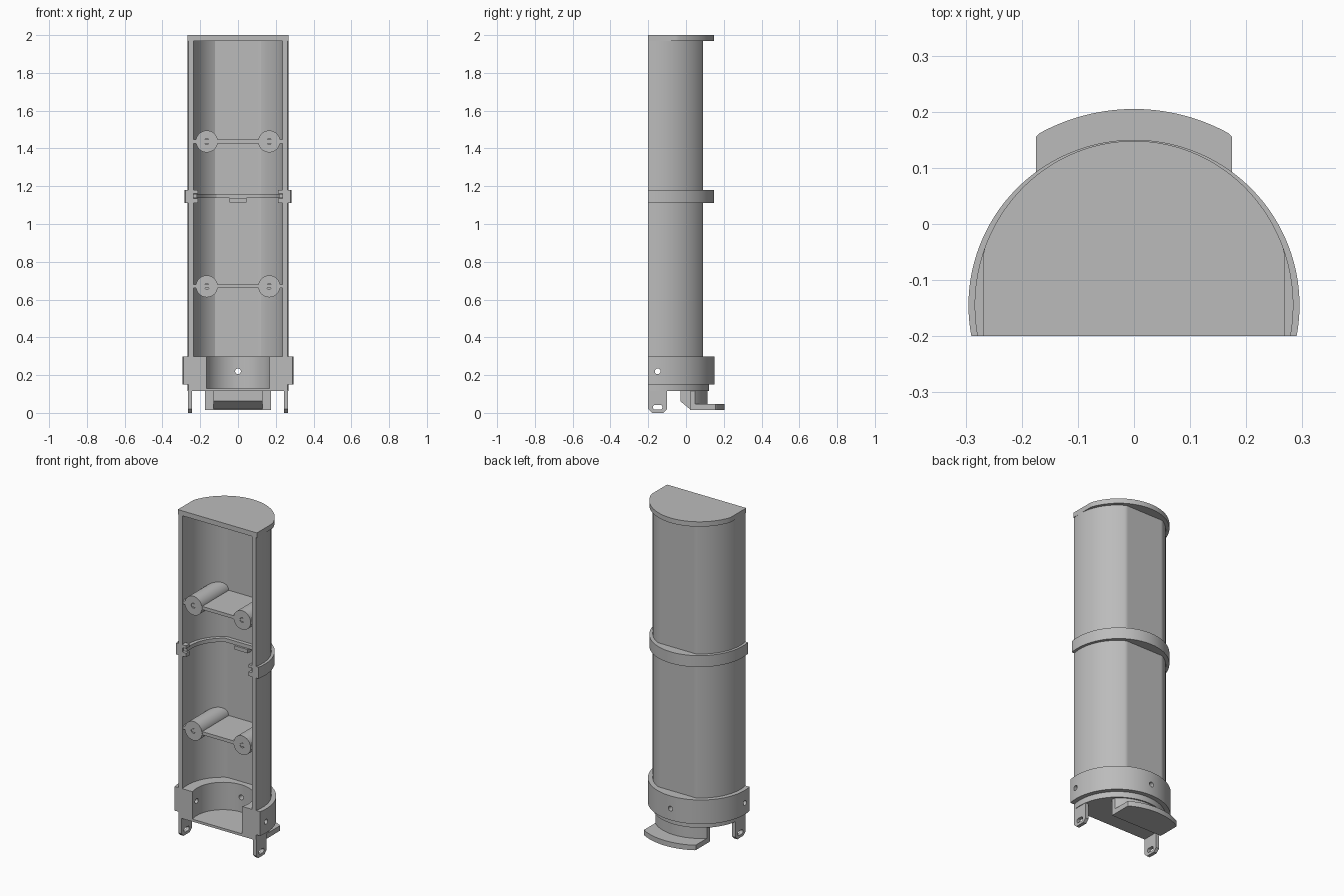
import bpy, bmesh, math
from mathutils import Matrix

if "Cube" in bpy.data.objects:
    bpy.data.objects.remove(bpy.data.objects["Cube"])

FRONT, CENTRE = -0.2, -0.145

grey = bpy.data.materials.new("plain_grey")
grey.use_nodes = True
grey.diffuse_color = (0.5, 0.5, 0.5, 1)
grey.node_tree.nodes["Principled BSDF"].inputs["Base Color"].default_value = (0.5, 0.5, 0.5, 1)


def arc(rx, ry=None, side=9, back=9, front=FRONT, n=96):
    """Round-backed outline, open at the front, optionally cut flat at sides and back."""
    ry = ry or rx
    a0 = math.asin((front - CENTRE) / ry)
    pts = []
    for i in range(n + 1):
        a = a0 + (math.pi - 2 * a0) * i / n
        x, y = rx * math.cos(a), CENTRE + ry * math.sin(a)
        pts.append((max(-side, min(side, x)), min(back, y)))
    return pts


def prism(name, pts, lo, hi, axis="Z"):
    """Extrude a 2D outline along Z (xy), X (yz) or Y (xz)."""
    place = {"Z": lambda p, h: (p[0], p[1], h),
             "X": lambda p, h: (h, p[0], p[1]),
             "Y": lambda p, h: (p[0], h, p[1])}[axis]
    bm = bmesh.new()
    face = bm.faces.new([bm.verts.new(place(p, lo)) for p in pts])
    top = bmesh.ops.extrude_face_region(bm, geom=[face])["geom"]
    shift = Matrix.Translation(place((0, 0), hi - lo))
    bmesh.ops.transform(bm, matrix=shift, verts=[g for g in top if isinstance(g, bmesh.types.BMVert)])
    bmesh.ops.recalc_face_normals(bm, faces=bm.faces)
    mesh = bpy.data.meshes.new(name)
    bm.to_mesh(mesh)
    bm.free()
    mesh.materials.append(grey)
    obj = bpy.data.objects.new(name, mesh)
    bpy.context.collection.objects.link(obj)
    return obj


def box(name, x0, x1, y0, y1, z0, z1):
    return prism(name, [(x0, y0), (x1, y0), (x1, y1), (x0, y1)], z0, z1)


def disc(u, v, r, n=32, stretch=0):
    """Circle outline; stretch pulls it into a slot."""
    pts = []
    for i in range(n):
        a = math.tau * (i + 0.5) / n
        pts.append((u + r * math.cos(a) + math.copysign(stretch, math.cos(a)), v + r * math.sin(a)))
    return pts


def boolean(obj, tool, operation="DIFFERENCE"):
    mod = obj.modifiers.new("cut", "BOOLEAN")
    mod.operation, mod.object, mod.solver = operation, tool, "EXACT"
    bpy.context.view_layer.update()
    bpy.context.view_layer.objects.active = obj
    bpy.ops.object.modifier_apply(modifier=mod.name)
    bpy.data.objects.remove(tool)


def smooth(obj):
    bpy.ops.object.select_all(action="DESELECT")
    obj.select_set(True)
    bpy.context.view_layer.objects.active = obj
    bpy.ops.object.shade_smooth_by_angle(angle=math.radians(25))


def shell(name, outer, inner, lo, hi):
    return prism(name, outer + inner[::-1], lo, hi)


# Half-tube body with a flat back, and its end cap
parts = [shell("tube_body", arc(0.268, back=0.09), arc(0.242, back=0.065), 0.29, 1.98)]
parts.append(prism("top_cap", arc(0.284, 0.293, side=0.268), 1.97, 2.0))

# Middle band with inner rib, locating tab and slotted front blocks
parts.append(shell("middle_band", arc(0.284, 0.293), arc(0.255, back=0.08), 1.11, 1.18))
parts.append(shell("middle_rib", arc(0.25, back=0.075, front=-0.185),
                   arc(0.22, back=0.042, front=-0.185), 1.137, 1.16))
parts.append(box("rib_tab", -0.045, 0.045, 0.03, 0.075, 1.115, 1.138))
for s, label in ((1, "left"), (-1, "right")):
    for z0, z1, level in ((1.11, 1.135, "lower"), (1.162, 1.18, "upper")):
        parts.append(box(f"{level}_{label}_clip", *sorted((s * 0.212, s * 0.262)), FRONT, -0.165, z0, z1))

# Two shelves carrying screw bosses
for z, level in ((0.67, "lower"), (1.437, "upper")):
    parts.append(prism(f"{level}_shelf", arc(0.25, back=0.075, front=-0.193), z - 0.01, z + 0.01))
    for s, label in ((1, "left"), (-1, "right")):
        boss = prism(f"{level}_{label}_boss", disc(s * 0.165, z, 0.058, 48), -0.196, 0.08, "Y")
        boolean(boss, prism("trim", arc(0.255, back=0.075, front=-0.199), z - 0.1, z + 0.1), "INTERSECT")
        boolean(boss, prism("hole", disc(s * 0.165, z, 0.015), -0.3, 0.0, "Y"))
        parts.append(boss)

# Thick collar with a round pocket and three screw holes
collar = prism("bottom_collar", arc(0.295), 0.15, 0.298)
boolean(collar, prism("pocket", arc(0.176, front=-0.25), 0.1, 0.4))
boolean(collar, prism("side_holes", disc(-0.15, 0.22, 0.015), -0.4, 0.4, "X"))
boolean(collar, prism("back_hole", disc(0, 0.22, 0.015), -0.1, 0.3, "Y"))
parts.append(collar)

# Floor under the collar, keeping the pocket bottom
floor = prism("collar_floor", arc(0.268), 0.115, 0.151)
boolean(floor, prism("pocket", arc(0.176, front=-0.25), 0.13, 0.4))
parts.append(floor)

# Curved neck, wedge and foot plate
neck = prism("foot_neck", arc(0.26, side=0.175), 0.04, 0.12)
boolean(neck, box("neck_cut", -0.5, 0.5, -0.5, 0.02, 0, 0.3))
parts.append(neck)
parts.append(prism("foot_wedge", [(-0.03, 0.118), (-0.03, 0.062), (0.025, 0.016), (0.05, 0.016), (0.05, 0.118)],
                   -0.13, 0.13, "X"))
plate = prism("foot_plate", arc(0.35, side=0.175), 0.015, 0.046)
boolean(plate, box("plate_cut", -0.5, 0.5, -0.5, 0.02, -0.1, 0.3))
parts.append(plate)

# Mounting legs with slots
for s, label in ((1, "left"), (-1, "right")):
    outline = [(-0.2, 0.12), (-0.2, 0.02), (-0.18, 0), (-0.12, 0), (-0.1, 0.02), (-0.1, 0.12)]
    leg = prism(f"{label}_leg", outline, *sorted((s * 0.243, s * 0.264)), "X")
    boolean(leg, prism("slot", disc(-0.15, 0.03, 0.013, stretch=0.012), -0.4, 0.4, "X"))
    parts.append(leg)

for part in parts:
    smooth(part)
